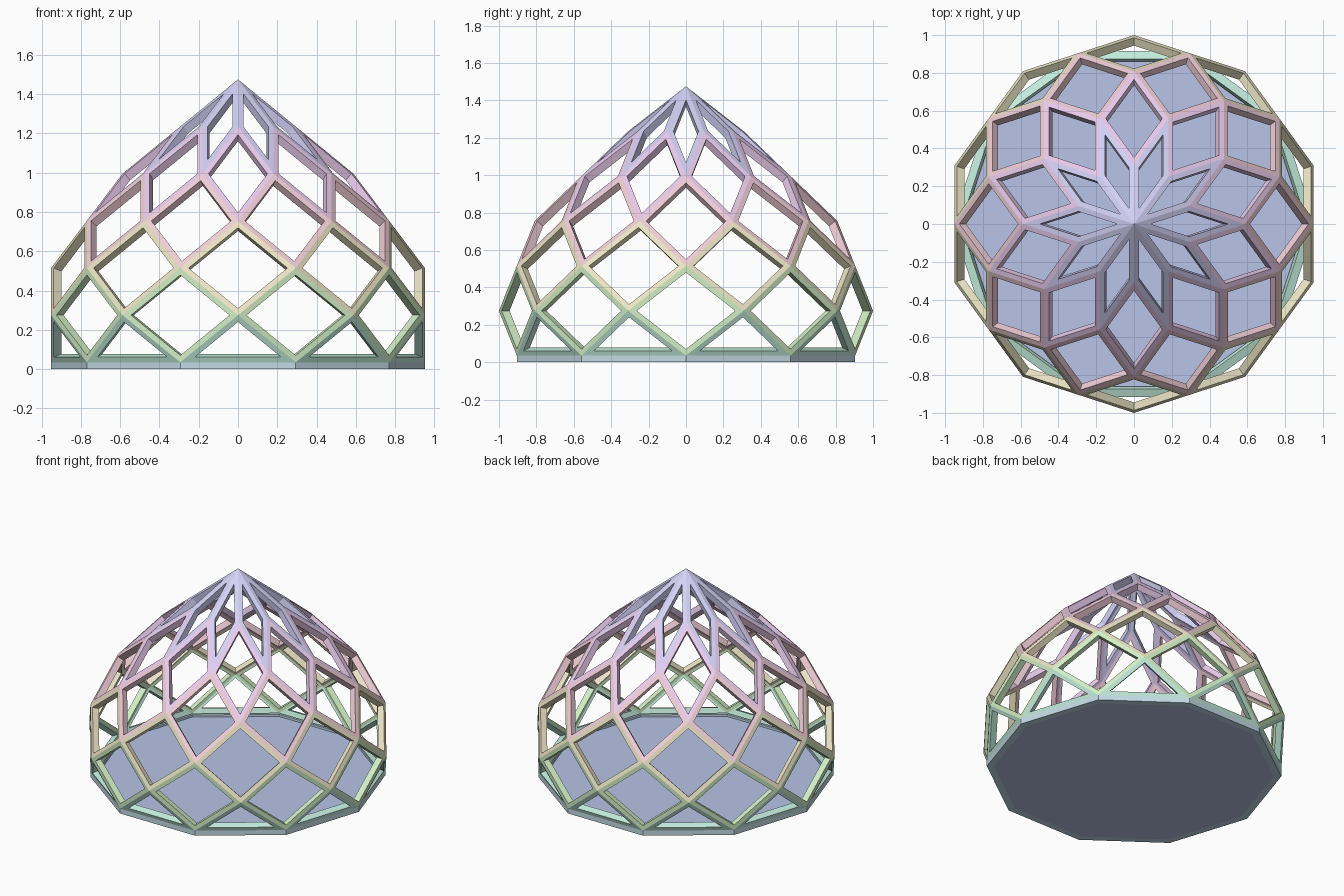
import bpy, bmesh
from math import sin, cos, pi

if "Cube" in bpy.data.objects:
    bpy.data.objects.remove(bpy.data.objects["Cube"])

N = 10            # strut directions of the zonohedral dome
RINGS = 6         # rings below the apex
STEP = 0.24       # height of each ring
CURB = 0.035      # curb height
DEPTH = 0.045     # strut depth
INSET = 0.028     # half strut width


def material(name, rgb):
    m = bpy.data.materials.new(name)
    m.diffuse_color = (*rgb, 1)
    m.use_nodes = True
    m.node_tree.nodes["Principled BSDF"].inputs["Base Color"].default_value = m.diffuse_color
    return m


def make_object(name, bm, mats):
    bmesh.ops.recalc_face_normals(bm, faces=bm.faces[:])
    me = bpy.data.meshes.new(name)
    bm.to_mesh(me)
    bm.free()
    for m in mats:
        me.materials.append(m)
    ob = bpy.data.objects.new(name, me)
    bpy.context.collection.objects.link(ob)
    return ob


def position(k, i):
    # vertex i of ring k; odd rings are turned by half a step
    r = sin(k * pi / N)
    a = 2 * pi / N * (i + 0.5 * (k % 2))
    return r * cos(a), r * sin(a), CURB + (RINGS - k) * STEP


# Lattice frame: rows of rhombic panels, each opened up and thickened inwards
row_colours = [(0.66, 0.64, 0.92), (0.84, 0.62, 0.86), (0.88, 0.62, 0.68),
               (0.84, 0.78, 0.56), (0.64, 0.86, 0.56), (0.55, 0.85, 0.72)]
mats = [material(f"row_{j}", c) for j, c in enumerate(row_colours)]
bm = bmesh.new()
apex = bm.verts.new((0, 0, CURB + RINGS * STEP))
rings = [[apex] * N] + [[bm.verts.new(position(k, i)) for i in range(N)]
                        for k in range(1, RINGS + 1)]
for j in range(RINGS):
    for i in range(N):
        odd = j % 2
        left = rings[j + 1][i - 1 + odd]
        right = rings[j + 1][(i + odd) % N]
        corners = [rings[j][i], left]
        if j + 2 <= RINGS:
            # row 0 shares the apex; all other rows line up with their ring
            corners.append(rings[j + 2][i])
        corners.append(right)
        bm.faces.new(corners).material_index = j
bmesh.ops.recalc_face_normals(bm, faces=bm.faces[:])
panels = bm.faces[:]
bmesh.ops.inset_individual(bm, faces=panels, thickness=INSET, use_even_offset=True)
bmesh.ops.delete(bm, geom=panels, context='FACES')
bmesh.ops.remove_doubles(bm, verts=bm.verts[:], dist=1e-5)
frame = make_object("lattice_frame", bm, mats)
if sum(p.normal.dot(p.center) for p in frame.data.polygons) < 0:
    frame.data.flip_normals()
mod = frame.modifiers.new("depth", 'SOLIDIFY')
mod.thickness = DEPTH
mod.offset = -1
mod.use_even_offset = True

# Base curb: ten-sided ring under the lattice
R = sin(RINGS * pi / N)
r_in = R - DEPTH / cos(pi / N)
bm = bmesh.new()
loops = []
for r, z in ((R, 0), (R, CURB), (r_in, CURB), (r_in, 0)):
    loops.append([bm.verts.new((r * cos(2 * pi * i / N), r * sin(2 * pi * i / N), z))
                  for i in range(N)])
for a in range(4):
    p, q = loops[a], loops[(a + 1) % 4]
    for i in range(N):
        n = (i + 1) % N
        bm.faces.new((p[i], p[n], q[n], q[i]))
make_object("base_curb", bm, [material("curb_blue", (0.55, 0.70, 0.78))])

# Floor plate inside the curb
bm = bmesh.new()
bot = [bm.verts.new((r_in * cos(2 * pi * i / N), r_in * sin(2 * pi * i / N), 0))
       for i in range(N)]
face = bm.faces.new(bot)
ext = bmesh.ops.extrude_face_region(bm, geom=[face], use_keep_orig=True)
for v in ext["geom"]:
    if isinstance(v, bmesh.types.BMVert):
        v.co.z += 0.02
make_object("floor", bm, [material("floor_blue", (0.48, 0.55, 0.80))])
